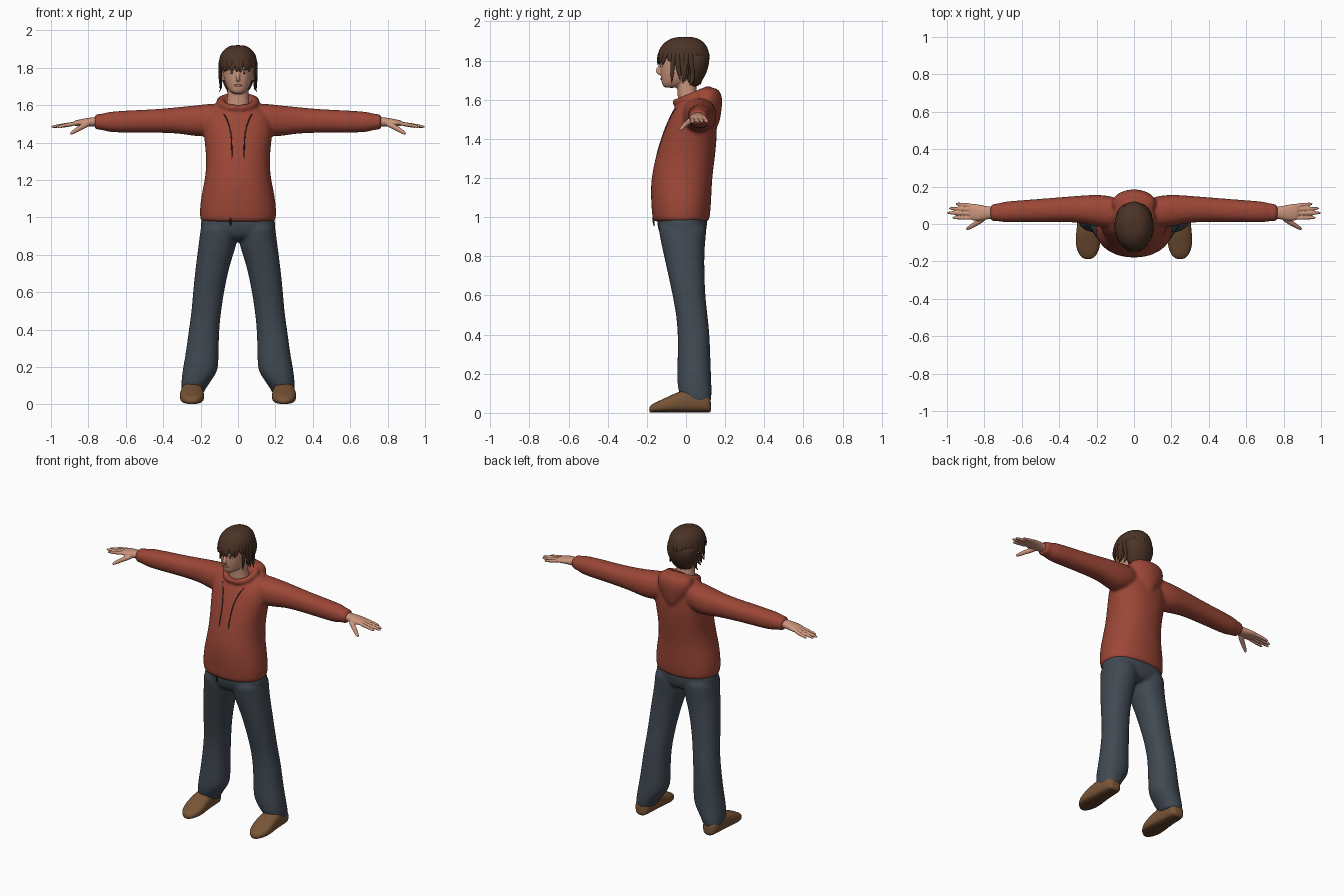
import bpy, bmesh, math, random
from mathutils import Vector

random.seed(4)


def material(name, rgb):
    m = bpy.data.materials.new(name)
    m.diffuse_color = (*rgb, 1)
    return m


RED = material("brick red cloth", (0.33, 0.062, 0.037))
DENIM = material("dark denim", (0.052, 0.068, 0.085))
SKIN = material("skin", (0.60, 0.30, 0.20))
HAIR = material("brown hair", (0.070, 0.033, 0.019))
LEATHER = material("brown leather", (0.19, 0.09, 0.038))
SOLE = material("dark sole", (0.11, 0.05, 0.022))
CORD = material("dark cord", (0.025, 0.025, 0.035))
WHITE = material("eye white", (0.65, 0.60, 0.55))
IRIS = material("eye brown", (0.04, 0.02, 0.012))
LIPS = material("lips", (0.42, 0.16, 0.11))


def skin_rings(bm, rings):
    n = len(rings[0])
    for a, b in zip(rings, rings[1:]):
        for i in range(n):
            j = (i + 1) % n
            bm.faces.new((a[i], a[j], b[j], b[i]))
    bm.faces.new(rings[0][::-1])
    bm.faces.new(rings[-1])


def loft(bm, axis, rows, side=1, n=20, p=2.2):
    """Each row is (position on axis, centre 1, centre 2, radius 1, radius 2)."""
    rings = []
    for t, c1, c2, r1, r2 in rows:
        ring = []
        for i in range(n):
            a = math.tau * i / n
            u, v = math.cos(a), math.sin(a)
            u = c1 + 1.02 * r1 * math.copysign(abs(u) ** (2 / p), u)
            v = c2 + 1.02 * r2 * math.copysign(abs(v) ** (2 / p), v)
            x, y, z = {"x": (t, u, v), "y": (u, t, v), "z": (u, v, t)}[axis]
            ring.append(bm.verts.new((x * side, y, z)))
        rings.append(ring)
    skin_rings(bm, rings)


def tube(bm, pts, radii, flat=1.0, ref=(0, 0, 1), n=8):
    """Tapered tube along points; flat squashes it across its second direction."""
    pts = [Vector(q) for q in pts]
    rings = []
    for k, q in enumerate(pts):
        t = (pts[min(k + 1, len(pts) - 1)] - pts[max(k - 1, 0)]).normalized()
        s = t.cross(Vector(ref)).normalized()
        w = t.cross(s)
        rings.append([bm.verts.new(q + radii[k] * (s * math.cos(math.tau * i / n)
                      + w * flat * math.sin(math.tau * i / n))) for i in range(n)])
    skin_rings(bm, rings)


def finish(bm, name, mats, subdiv=2, voxel=0, smooth=0):
    """Turn the bmesh into an object, blend its parts and bake the modifiers."""
    bmesh.ops.recalc_face_normals(bm, faces=bm.faces)
    me = bpy.data.meshes.new(name)
    bm.to_mesh(me)
    bm.free()
    ob = bpy.data.objects.new(name, me)
    bpy.context.collection.objects.link(ob)
    if subdiv:
        ob.modifiers.new("subdivide", "SUBSURF").levels = subdiv
    if voxel:
        r = ob.modifiers.new("blend", "REMESH")
        r.mode, r.voxel_size = "VOXEL", voxel
    if smooth:
        s = ob.modifiers.new("relax", "SMOOTH")
        s.factor, s.iterations = 0.5, smooth
    dg = bpy.context.evaluated_depsgraph_get()
    baked = bpy.data.meshes.new_from_object(ob.evaluated_get(dg))
    ob.modifiers.clear()
    ob.data = baked
    baked.materials.clear()
    for m in mats:
        baked.materials.append(m)
    baked.shade_smooth()
    bpy.context.view_layer.update()
    return ob


def front(ob, x, z, lift=0.0):
    """Point on the front surface of an object."""
    hit, loc, _, _ = ob.ray_cast((x, -1, z), (0, 1, 0))
    return Vector((x, loc.y - lift if hit else -0.1, z))


# Hoodie: torso, sleeves, collar and hanging hood blended together
bm = bmesh.new()
loft(bm, "z", [(0.975, 0, -.025, .19, .135), (0.985, 0, -.025, .198, .142), (1.03, 0, -.025, .203, .148),
               (1.12, 0, -.025, .193, .153), (1.2, 0, -.022, .174, .153), (1.3, 0, -.005, .165, .15),
               (1.4, 0, .015, .175, .14), (1.48, 0, .03, .185, .126), (1.54, 0, .04, .175, .11),
               (1.58, 0, .05, .14, .09), (1.605, 0, .065, .1, .065)], n=28)
for s in (1, -1):
    loft(bm, "x", [(.06, .06, 1.54, .07, .06), (.13, .065, 1.527, .085, .083), (.2, .072, 1.515, .085, .086),
                   (.3, .08, 1.52, .07, .071), (.4, .077, 1.517, .065, .064), (.5, .072, 1.515, .062, .06),
                   (.58, .069, 1.513, .059, .059), (.65, .066, 1.511, .057, .056), (.70, .064, 1.511, .054, .052),
                   (.725, .062, 1.511, .046, .042), (.75, .061, 1.511, .047, .042), (.77, .061, 1.511, .043, .038)],
         side=s)
ring = []
for i in range(25):
    a = math.tau * i / 24
    ring.append((.092 * math.sin(a), .03 - .085 * math.cos(a), 1.615 - .03 * math.cos(a)))
tube(bm, ring, [.023 - .004 * math.cos(math.tau * i / 24) for i in range(25)], n=10)
loft(bm, "z", [(1.45, 0, .135, .02, .025), (1.5, 0, .125, .066, .05), (1.55, 0, .115, .102, .066),
               (1.6, 0, .11, .122, .077), (1.64, 0, .11, .112, .066), (1.662, 0, .115, .08, .04)], p=2)
hoodie = finish(bm, "hoodie", [RED], voxel=.009, smooth=5)

# Drawstrings, zip and zip pull lying on the hoodie front
bm = bmesh.new()
for s in (1, -1):
    path = [(.08, 1.56), (.06, 1.53), (.047, 1.49), (.038, 1.45), (.034, 1.41), (.033, 1.36), (.033, 1.31)]
    tube(bm, [front(hoodie, s * x, z, .001) for x, z in path], [.0035] * 7, n=6, ref=(1, 0, 0))
finish(bm, "drawstrings", [CORD], subdiv=1)
bm = bmesh.new()
tube(bm, [front(hoodie, -.04, 1.0, .003), Vector((-.04, -.165, .975)), Vector((-.04, -.162, .95))],
     [.005, .006, .004], n=6, ref=(1, 0, 0))
finish(bm, "zip_pull", [CORD], subdiv=1)

# Jeans: hips and two flared legs
bm = bmesh.new()
loft(bm, "z", [(1.03, 0, -.02, .18, .12), (.98, 0, -.02, .196, .128), (.92, 0, -.018, .2, .12),
               (.87, 0, -.015, .17, .09)], n=24, p=2.4)
for s in (1, -1):
    loft(bm, "z", [(.98, .1, -.02, .092, .122), (.92, .102, -.017, .1, .12), (.85, .109, -.014, .101, .108),
                   (.75, .135, -.004, .089, .096), (.6, .158, .015, .082, .082), (.5, .169, .03, .078, .079),
                   (.4, .182, .04, .08, .08), (.27, .192, .041, .087, .083), (.19, .2, .041, .094, .086),
                   (.15, .213, .043, .086, .086), (.1, .234, .047, .07, .083), (.07, .242, .057, .061, .071),
                   (.055, .243, .062, .057, .066)], side=s)
finish(bm, "jeans", [DENIM], voxel=.009, smooth=4)

# Shoes, with the faces near the ground coloured as soles
for s, side in ((1, "left"), (-1, "right")):
    bm = bmesh.new()
    rows = [(.128, .025, .06), (.118, .042, .085), (.09, .052, .105), (.03, .056, .118), (-.03, .06, .108),
            (-.08, .066, .085), (-.13, .062, .062), (-.165, .046, .046), (-.182, .028, .034), (-.188, .012, .024)]
    loft(bm, "y", [(y, .246, h / 2 + .003, w, h / 2) for y, w, h in rows], side=s, p=2.7)
    shoe = finish(bm, side + "_shoe", [LEATHER, SOLE])
    for f in shoe.data.polygons:
        f.material_index = int(f.center.z < .016)

# Hands: palm, four fingers and thumb
for s, side in ((1, "left"), (-1, "right")):
    bm = bmesh.new()
    loft(bm, "x", [(.72, .06, 1.512, .03, .026), (.78, .06, 1.511, .033, .025), (.82, .06, 1.509, .043, .021),
                   (.86, .063, 1.505, .047, .016), (.885, .068, 1.502, .042, .012)], side=s, n=14)
    for y0, y1, tip in ((.032, .034, .972), (.055, .06, 1.0), (.077, .084, .99), (.098, .108, .955)):
        pts = [(s * (.86 + (tip - .86) * t), y0 + (y1 - y0) * t, 1.504 - .02 * t) for t in (0, .35, .7, .94, 1)]
        tube(bm, pts, [.012, .0115, .0105, .0085, .004])
    tube(bm, [(s * .79, .04, 1.505), (s * .83, .012, 1.487), (s * .865, -.01, 1.467), (s * .89, -.025, 1.45),
              (s * .897, -.03, 1.446)], [.017, .0165, .0135, .0105, .005])
    finish(bm, side + "_hand", [SKIN], subdiv=1, voxel=.004, smooth=3)

# Head with neck, nose, brow and ears
bm = bmesh.new()
loft(bm, "z", [(1.56, 0, .02, .07, .06), (1.6, 0, .012, .062, .053), (1.64, 0, .005, .056, .048),
               (1.7, 0, 0, .055, .05), (1.74, 0, 0, .05, .05)])
loft(bm, "z", [(1.66, 0, -.075, .024, .036), (1.672, 0, -.065, .042, .055), (1.695, 0, -.045, .06, .08),
               (1.73, 0, -.03, .073, .1), (1.77, 0, -.024, .08, .109), (1.81, 0, -.02, .086, .113),
               (1.85, 0, -.018, .082, .108), (1.885, 0, -.018, .062, .085), (1.905, 0, -.018, .035, .05)])
tube(bm, [(0, -.127, 1.785), (0, -.137, 1.765), (0, -.146, 1.75), (0, -.142, 1.738), (0, -.125, 1.733)],
     [.008, .01, .013, .014, .01], ref=(1, 0, 0))
for s in (1, -1):
    tube(bm, [(s * .01, -.13, 1.788), (s * .032, -.128, 1.794), (s * .055, -.107, 1.79)], [.008, .009, .007])
    tube(bm, [(s * .08, -.01, 1.725), (s * .086, -.005, 1.75), (s * .086, 0, 1.78)], [.01, .016, .014],
         flat=.6, ref=(1, 0, 0))
head = finish(bm, "head", [SKIN], subdiv=1, voxel=.005, smooth=4)


def plate(name, mat, x, z, w, h, lift=0.0):
    """Small flat oval set on the face."""
    bm = bmesh.new()
    bmesh.ops.create_uvsphere(bm, u_segments=14, v_segments=8, radius=1)
    c = front(head, x, z, lift)
    for v in bm.verts:
        v.co = Vector((c.x + v.co.x * w, c.y + v.co.y * .004 + .35 * abs(v.co.x) * w * (abs(x) > 0), c.z + v.co.z * h))
    finish(bm, name, [mat], subdiv=0)


# Eyes, brows and mouth
for s, side in ((1, "left"), (-1, "right")):
    plate(side + "_eye", WHITE, s * .033, 1.772, .013, .0055)
    plate(side + "_iris", IRIS, s * .033, 1.772, .005, .0055, .002)
    plate(side + "_brow", HAIR, s * .034, 1.79, .018, .003, .001)
plate("mouth", LIPS, 0, 1.706, .022, .006)

# Hair: cap, back mass and tapered locks running from the crown to the fringe, sides and nape
bm = bmesh.new()
loft(bm, "z", [(1.805, 0, -.012, .096, .126), (1.82, 0, -.012, .1, .13), (1.85, 0, -.012, .101, .128),
               (1.88, 0, -.01, .089, .113), (1.906, 0, -.008, .066, .085), (1.922, 0, -.005, .035, .045)], p=2)
loft(bm, "z", [(1.85, 0, .035, .093, .075), (1.8, 0, .042, .097, .078), (1.76, 0, .043, .094, .07),
               (1.72, 0, .04, .08, .057), (1.685, 0, .036, .064, .038), (1.665, 0, .036, .048, .026)], p=2)
COUNT = 34
for i in range(COUNT):
    a = math.tau * (i + random.uniform(-.25, .25)) / COUNT
    away = abs((a + math.pi) % math.tau - math.pi) / math.pi      # 0 at the front, 1 at the back
    tip = (1.785 if away < .36 else 1.685 if away < .62 else 1.67) + random.uniform(-.012, .015)
    pull = 1.0 if away < .36 else .96 if away < .62 else .62
    swing = random.uniform(-.18, .18)
    pts = []
    for e in (68, 42, 18, 0):
        e = math.radians(e)
        pts.append((math.sin(a) * .1 * math.cos(e), -.012 - math.cos(a) * .13 * math.cos(e), 1.812 + .112 * math.sin(e)))
    for t in (.55, 1):
        k = 1 + (pull - 1) * t
        b = a + swing * t
        pts.append((math.sin(b) * .102 * k, -.012 - math.cos(b) * .132 * k, 1.812 + (tip - 1.812) * t))
    tube(bm, pts, [.006, .014, .018, .018, .013, .002], flat=.45, ref=(math.sin(a), -math.cos(a), .01), n=6)
# Stray flicks beside the jaw and ears
for s in (1, -1):
    for y, z, out in ((-.03, 1.75, .012), (.0, 1.72, .014), (.03, 1.70, .012)):
        tube(bm, [(s * .088, y + .01, z + .06), (s * .093, y, z + .02), (s * .088, y, z - .01),
                  (s * (.09 + out), y - .012, z - .03)], [.01, .015, .011, .002], flat=.5, ref=(1, 0, 0), n=6)
finish(bm, "hair", [HAIR], subdiv=1)
